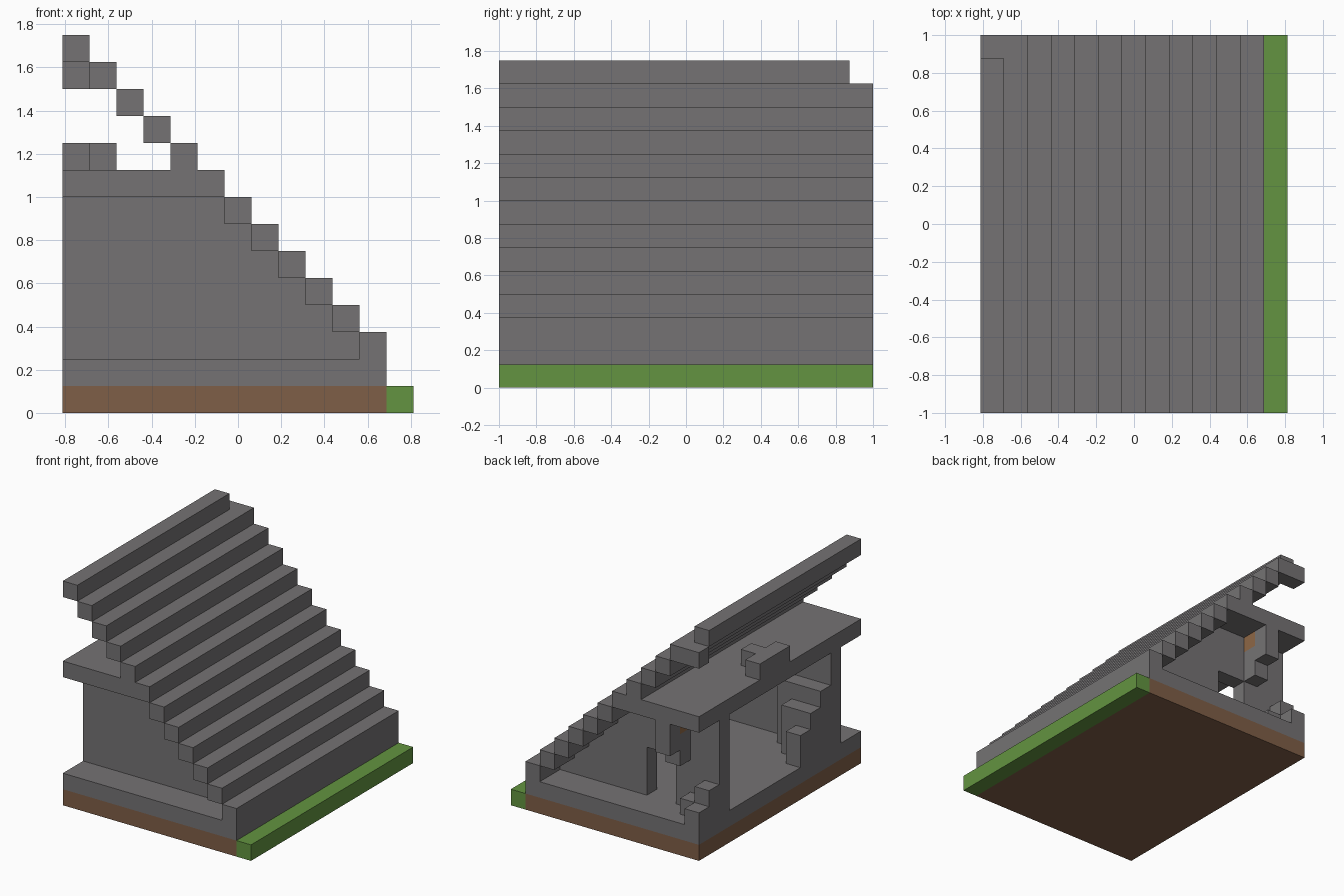
import bpy
import bmesh

U = 0.125                      # edge length of one block
NX, NY = 13, 16                # footprint in blocks

if "Cube" in bpy.data.objects:
    bpy.data.objects.remove(bpy.data.objects["Cube"], do_unlink=True)


def material(name, rgb):
    m = bpy.data.materials.new(name)
    m.use_nodes = True
    color = (*rgb, 1.0)
    m.diffuse_color = color
    bsdf = next(n for n in m.node_tree.nodes if n.type == "BSDF_PRINCIPLED")
    bsdf.inputs["Base Color"].default_value = color
    bsdf.inputs["Roughness"].default_value = 0.9
    return m


STONE = material("stone grey", (0.178, 0.171, 0.174))
DIRT = material("dirt brown", (0.212, 0.112, 0.063))
GRASS = material("grass green", (0.125, 0.296, 0.052))
WOOD = material("wood brown", (0.27, 0.135, 0.06))


def point(i, j, k):
    """Block-grid corner to model position."""
    return ((i - NX / 2) * U, (j - NY / 2) * U, k * U)


def add_prism(bm, outline, j0, j1):
    """Extrude an x-z outline, given in blocks, from row j0 to row j1."""
    front = bm.faces.new([bm.verts.new(point(i, j0, k)) for i, k in outline])
    out = bmesh.ops.extrude_face_region(bm, geom=[front], use_keep_orig=True)
    verts = [g for g in out["geom"] if isinstance(g, bmesh.types.BMVert)]
    bmesh.ops.translate(bm, verts=verts, vec=(0, (j1 - j0) * U, 0))


def build(name, mat, prisms):
    bm = bmesh.new()
    for outline, j0, j1 in prisms:
        add_prism(bm, outline, j0, j1)
    bmesh.ops.recalc_face_normals(bm, faces=bm.faces)
    mesh = bpy.data.meshes.new(name)
    bm.to_mesh(mesh)
    bm.free()
    mesh.materials.append(mat)
    obj = bpy.data.objects.new(name, mesh)
    bpy.context.collection.objects.link(obj)
    return obj


def box(i0, i1, j0, j1, k0, k1):
    return ([(i0, k0), (i1, k0), (i1, k1), (i0, k1)], j0, j1)


def wall_outline(door):
    """Wall that follows the underside of the stairs, up to the deck."""
    pts = [(0, 2)]
    if door:
        pts += [(3, 2), (3, 5), (5, 5), (5, 2)]
    pts.append((11, 2))
    for i in range(10, 5, -1):
        pts += [(i + 1, 13 - i), (i, 13 - i)]
    return pts + [(6, 8), (0, 8)]


# Ground and floor
build("dirt_base", DIRT, [box(0, 12, 0, NY, 0, 1)])
build("grass_strip", GRASS, [box(12, 13, 0, NY, 0, 1)])
build("stone_floor", STONE, [box(0, 11, 0, NY, 1, 2)])

# Stair-stepped roof: a tall bottom step, then one block per step
build("bottom_step", STONE, [box(11, 12, 0, NY, 1, 3)])
build("roof_steps", STONE,
      [box(i, i + 1, 0, NY, 13 - i, 14 - i) for i in range(1, 11)])
build("roof_ridge", STONE, [box(0, 1, 0, NY - 1, 13, 14)])
build("ridge_end_block", STONE, [box(0, 1, NY - 1, NY, 12, 13)])

# Upper deck and end walls
build("upper_deck", STONE, [box(0, 5, 0, NY, 8, 9)])
build("front_wall", STONE, [(wall_outline(False), 2, 3)])
build("back_wall", STONE, [(wall_outline(True), 13, 14)])

# Broken stonework
build("deck_rubble", STONE, [box(0, 1, 7, 10, 9, 10), box(1, 2, 8, 9, 9, 10)])
build("broken_side_wall", STONE,
      [box(0, 3 - s, 3 + s, 4 + s, 2, 6 - s) for s in range(3)])
build("back_corner_rubble", STONE,
      [box(0, 1, 15, 16, 2, 3), box(0, 1, 14, 15, 2, 4), box(1, 2, 14, 15, 2, 3)])
build("hanging_stones", STONE, [box(2, 3, 15, 16, 6, 8), box(2, 3, 14, 15, 5, 7)])
build("wood_block", WOOD, [box(2, 3, 14, 15, 7, 8)])
